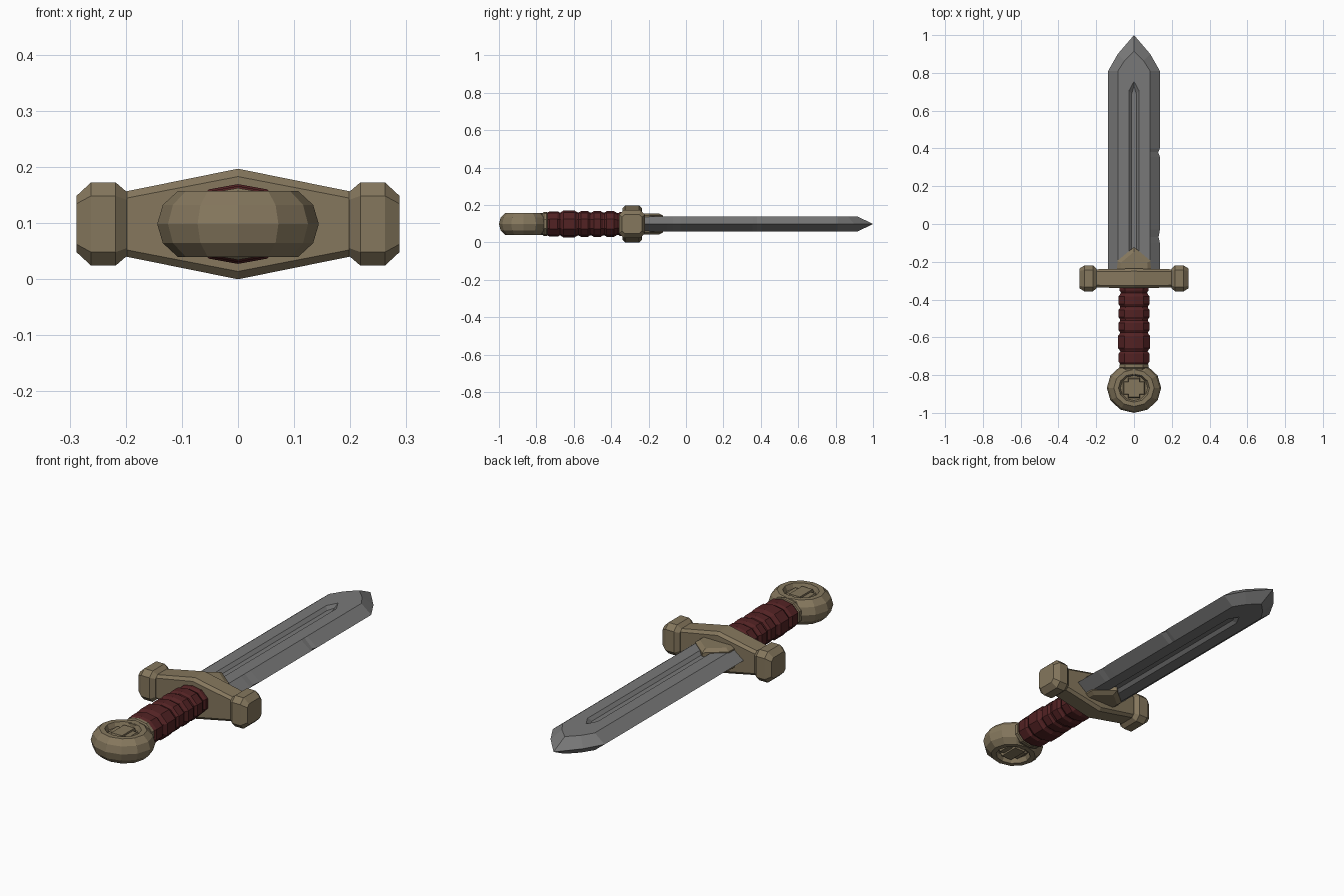
import bpy, bmesh
from math import cos, sin, tau

cube = bpy.data.objects.get("Cube")
if cube:
    bpy.data.objects.remove(cube, do_unlink=True)

MID = 0.0985  # height of the sword's central plane


def material(name, rgb):
    mat = bpy.data.materials.new(name)
    mat.use_nodes = True
    mat.diffuse_color = (*rgb, 1)
    bsdf = mat.node_tree.nodes["Principled BSDF"]
    bsdf.inputs["Base Color"].default_value = (*rgb, 1)
    bsdf.inputs["Roughness"].default_value = 0.7
    return mat


steel = material("steel grey", (0.19, 0.19, 0.19))
brass = material("dull brass", (0.235, 0.185, 0.11))
leather = material("dark red leather", (0.085, 0.016, 0.017))


def finish(bm, name, mat):
    bmesh.ops.remove_doubles(bm, verts=bm.verts, dist=0.0004)
    bmesh.ops.recalc_face_normals(bm, faces=bm.faces)
    mesh = bpy.data.meshes.new(name)
    bm.to_mesh(mesh)
    bm.free()
    mesh.materials.append(mat)
    obj = bpy.data.objects.new(name, mesh)
    obj.location.z = MID
    bpy.context.collection.objects.link(obj)
    return obj


def loft(name, rings, mat):
    """Skin a list of closed rings and cap both ends."""
    bm = bmesh.new()
    loops = [[bm.verts.new(p) for p in ring] for ring in rings]
    n = len(loops[0])
    for a, b in zip(loops, loops[1:]):
        for i in range(n):
            j = (i + 1) % n
            bm.faces.new((a[i], a[j], b[j], b[i]))
    bm.faces.new(loops[0])
    bm.faces.new(loops[-1])
    return finish(bm, name, mat)


def octagon(w, h, c):
    """Rectangle of half sizes w, h with chamfer c."""
    q = [(w, h - c), (w - c, h)]
    return (q + [(-x, y) for x, y in reversed(q)]
            + [(-x, -y) for x, y in q] + [(x, -y) for x, y in reversed(q)])


# Blade: strips from cutting edge to ridge, fuller rim and fuller floor
T = 0.041
TIP = [
    [(0.137, 0.81, 0), (0.086, 0.90, 0), (0, 1.0, 0)],
    [(0.085, 0.81, T), (0.05, 0.865, T), (0, 0.915, T)],
    [(0.027, 0.68, T), (0.027, 0.705, T), (0, 0.755, T)],
    [(0.012, 0.67, 0.027), (0.012, 0.69, 0.027), (0, 0.73, 0.027)],
    [(0, 0.67, 0.027), (0, 0.69, 0.027), (0, 0.73, 0.027)],
]
NICKS = {-0.07: 0.007, 0.38: 0.009}
bm = bmesh.new()
for sx in (1, -1):
    for sz in (1, -1):
        rows = []
        for k, tip in enumerate(TIP):
            row = []
            for y in (-0.26, -0.1, -0.07, -0.03, 0.355, 0.38, 0.4):
                nick = NICKS.get(y, 0) if k == 0 and sx > 0 else 0
                row.append((tip[0][0] - nick, y, tip[0][2]))
            rows.append([bm.verts.new((x * sx, y, z * sz)) for x, y, z in row + tip])
        for a, b in zip(rows, rows[1:]):
            for i in range(len(a) - 1):
                if a[i + 1].co == b[i + 1].co:
                    bm.faces.new((a[i], a[i + 1], b[i]))
                else:
                    bm.faces.new((a[i], a[i + 1], b[i + 1], b[i]))
finish(bm, "blade", steel)

# Crossguard: chamfered bar, tallest in the middle
GUARD_Y = -0.288


def along_x(x, depth, height, chamfer):
    return [(x, GUARD_Y + y, z) for y, z in octagon(depth, height, chamfer)]


loft("crossguard", [along_x(-0.21, 0.048, 0.056, 0.012),
                    along_x(0, 0.052, 0.0985, 0.014),
                    along_x(0.21, 0.048, 0.056, 0.012)], brass)

# Guard end knobs
for side, label in ((1, "left"), (-1, "right")):
    loft(label + "_guard_knob",
         [along_x(side * x, d, h, c) for x, d, h, c in
          ((0.198, 0.052, 0.057, 0.014), (0.218, 0.069, 0.074, 0.024),
           (0.262, 0.069, 0.074, 0.024), (0.288, 0.053, 0.05, 0.014))], brass)

# Pointed collar clasping the blade root
outer = [(-0.09, -0.27), (0.09, -0.27), (0.088, -0.195), (0, -0.122), (-0.088, -0.195)]
inner = [(-0.073, -0.27), (0.073, -0.27), (0.07, -0.205), (0, -0.147), (-0.07, -0.205)]
loft("blade_collar", [[(x, y, z) for x, y in pts] for pts, z in
                      ((inner, -0.057), (outer, -0.045), (outer, 0.045), (inner, 0.057))], brass)


# Grip: bulging leather wraps
def grip_ring(y, s):
    half = [(0, 0.069), (0.05, 0.06), (0.083, 0.026),
            (0.083, -0.026), (0.05, -0.06), (0, -0.069)]
    pts = half + [(-x, z) for x, z in reversed(half[1:-1])]
    return [(x * s, y, z * s) for x, z in pts]


rings = []
wraps = ((-0.742, -0.674, 0.98), (-0.668, -0.582, 1.03), (-0.574, -0.512, 0.99),
         (-0.504, -0.444, 1.0), (-0.436, -0.372, 0.99), (-0.364, -0.32, 0.93))
for start, end, size in wraps:
    rings += [grip_ring(start, size * 0.89), grip_ring(start + 0.012, size),
              grip_ring(end - 0.012, size), grip_ring(end, size * 0.89)]
loft("grip", rings, leather)

# Neck between grip and pommel
loft("pommel_neck", [grip_ring(y, s) for y, s in
                     ((-0.80, 0.86), (-0.766, 0.86), (-0.76, 0.93),
                      (-0.745, 0.93), (-0.738, 0.85))], brass)

# Pommel: faceted disc with a dished face on both sides
POMMEL_Y = -0.868
half = [(0.072, 0.036), (0.082, 0.059), (0.107, 0.059), (0.134, 0.034)]
profile = half + [(0.144, 0)] + [(r, -z) for r, z in reversed(half)]
loft("pommel", [[(r * cos(i * tau / 12), POMMEL_Y + 0.918 * r * sin(i * tau / 12), z)
                 for i in range(12)] for r, z in profile], brass)

# Raised crossed bars inside the dishes
for name, w, d, h in (("pommel_cross_bar", 0.06, 0.036, 0.046),
                      ("pommel_upright_bar", 0.032, 0.055, 0.053)):
    rect = [(w, d), (-w, d), (-w, -d), (w, -d)]
    loft(name, [[(x * s, POMMEL_Y + y * s, z) for x, y in rect]
                for s, z in ((0.88, -h), (1, -0.03), (1, 0.03), (0.88, h))], brass)
